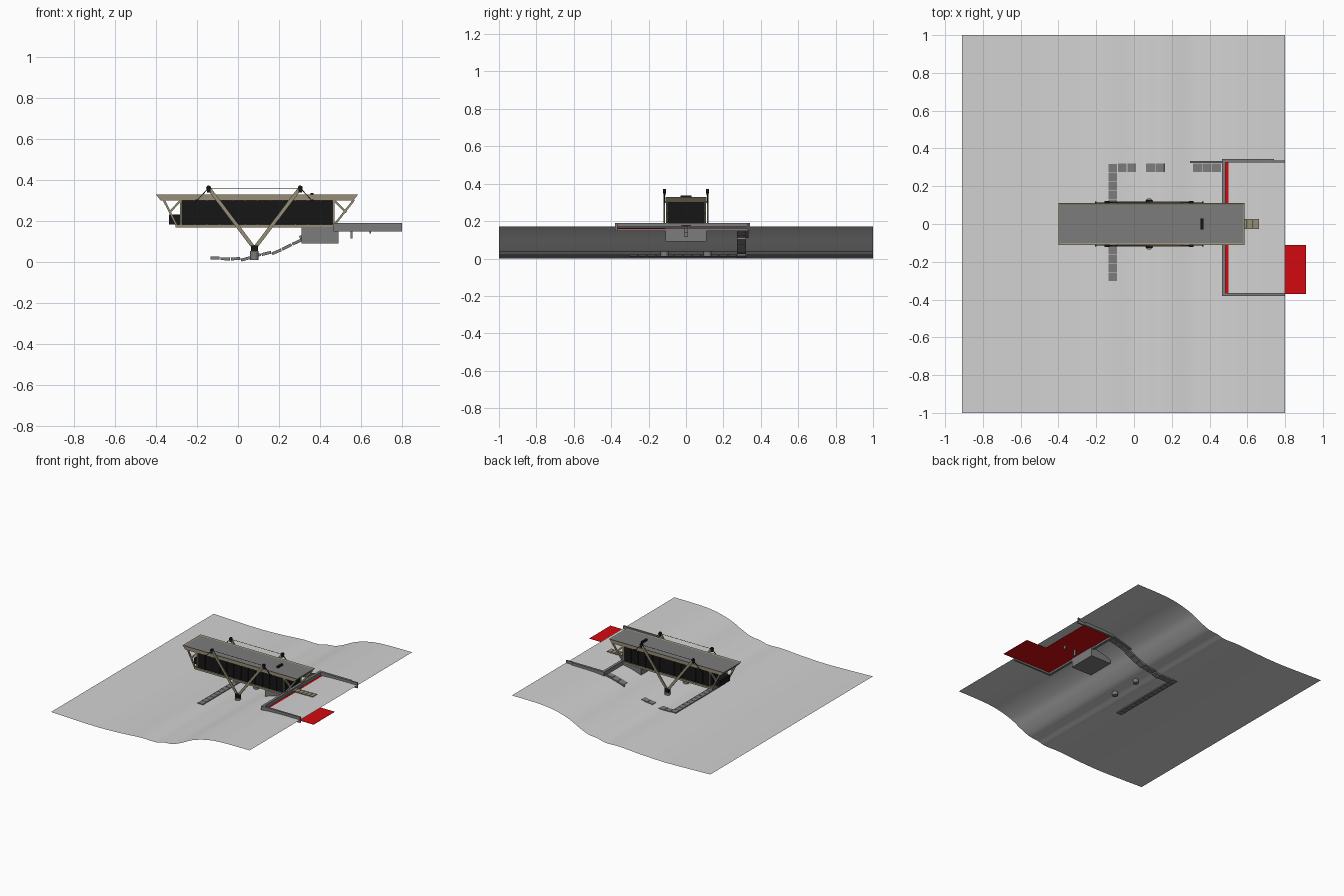
import bpy, bmesh
from mathutils import Vector, Matrix

if "Cube" in bpy.data.objects:
    bpy.data.objects.remove(bpy.data.objects["Cube"])


def material(name, rgb):
    m = bpy.data.materials.new(name)
    m.use_nodes = True
    m.diffuse_color = (*rgb, 1)
    m.node_tree.nodes["Principled BSDF"].inputs["Base Color"].default_value = (*rgb, 1)
    return m


GROUND = material("pale ground", (0.65, 0.65, 0.65))
STONE = material("grey stone", (0.2, 0.2, 0.2))
TRIM = material("beige trim", (0.3, 0.27, 0.18))
BLACK = material("black", (0.008, 0.008, 0.008))
RED = material("red", (0.65, 0.003, 0.005))


def finish(name, bm, mat):
    mesh = bpy.data.meshes.new(name)
    bm.to_mesh(mesh)
    bm.free()
    mesh.materials.append(mat)
    ob = bpy.data.objects.new(name, mesh)
    bpy.context.collection.objects.link(ob)
    return ob


def box(name, mat, x, y, z):
    """Block between pairs of limits along each axis."""
    bm = bmesh.new()
    bmesh.ops.create_cube(bm, size=1)
    for v in bm.verts:
        v.co = [lim[0] if c < 0 else lim[1] for c, lim in zip(v.co, (x, y, z))]
    return finish(name, bm, mat)


def bar(name, mat, p, q, width, depth):
    """Rectangular bar from p to q, lying in a plane of constant y."""
    p, q = Vector(p), Vector(q)
    along = (q - p).normalized()
    side = Vector((0, 1, 0))
    up = along.cross(side)
    bm = bmesh.new()
    bmesh.ops.create_cube(bm, size=1)
    for v in bm.verts:
        v.co = ((p + q) / 2 + along * v.co.x * (q - p).length
                + side * v.co.y * depth + up * v.co.z * width)
    bmesh.ops.recalc_face_normals(bm, faces=bm.faces)
    return finish(name, bm, mat)


def disc(name, mat, centre, radius, height, axis="Z"):
    bm = bmesh.new()
    turn = Matrix.Rotation(1.5708 if axis == "Y" else 0, 4, "X")
    bmesh.ops.create_cone(bm, cap_ends=True, segments=16, radius1=radius, radius2=radius,
                          depth=height, matrix=Matrix.Translation(centre) @ turn)
    return finish(name, bm, mat)


# Hillside: one smooth profile swept across the site
HILL = [(-0.91, 0.012), (-0.7, 0.005), (-0.5, 0.001), (-0.3, 0.008), (-0.13, 0.019),
        (0.0, 0.018), (0.06, 0.033), (0.14, 0.043), (0.22, 0.075), (0.3, 0.115),
        (0.4, 0.146), (0.5, 0.163), (0.62, 0.169), (0.8, 0.17)]


def hill(x):
    i = max(k for k in range(len(HILL) - 1) if HILL[k][0] <= x or k == 0)

    def slope(k):
        a, b = HILL[max(k - 1, 0)], HILL[min(k + 1, len(HILL) - 1)]
        return (b[1] - a[1]) / (b[0] - a[0])
    (xa, za), (xb, zb) = HILL[i], HILL[i + 1]
    w = xb - xa
    t = (x - xa) / w
    return (za * (1 + 2 * t) * (1 - t) ** 2 + zb * t * t * (3 - 2 * t)
            + w * slope(i) * t * (1 - t) ** 2 - w * slope(i + 1) * t * t * (1 - t))


bm = bmesh.new()
steps = 90
rows = []
for i in range(steps + 1):
    x = -0.91 + 1.71 * i / steps
    rows.append([bm.verts.new((x, y, hill(x))) for y in (-1, 1)])
for a, b in zip(rows, rows[1:]):
    bm.faces.new((a[0], b[0], b[1], a[1])).smooth = True
finish("hillside", bm, GROUND)

# Red paving sheets tucked into the hill
box("paving", RED, (0.48, 0.73), (-0.37, 0.33), (0.161, 0.163))
box("paving_wing", RED, (0.72, 0.91), (-0.37, -0.11), (0.159, 0.161))

# Retaining walls around the forecourt
WALL = (0.147, 0.19)
box("cross_wall", STONE, (0.465, 0.485), (-0.38, 0.34), WALL)
box("front_wall", STONE, (0.465, 0.8), (-0.38, -0.365), WALL)
box("back_wall", STONE, (0.465, 0.74), (0.325, 0.343), WALL)
box("back_wall_end", STONE, (0.74, 0.8), (0.325, 0.335), WALL)
bar("back_wall_tail", STONE, (0.3, 0.329, 0.118), (0.47, 0.329, 0.166), 0.018, 0.01)
box("foundation", STONE, (0.31, 0.49), (-0.11, 0.11), (0.09, 0.17))

# Stepped garden path: one run across the slope, one up it
for k in range(13):
    y = -0.303 + k * 0.048
    box("path_slab", STONE, (-0.135, -0.09), (y, y + 0.045), (0.011, 0.025))
x = -0.085
while x < 0.46:
    end = x + 0.046
    drop = 0.012 if 0.0 < x < 0.03 or 0.12 < x < 0.27 else 0.003
    bar("path_step", STONE, (x, 0.297, hill(x) - drop), (end, 0.297, hill(end) - drop),
        0.014, 0.046)
    x = end + 0.004

# House body with dark walls and slim mullions
box("floor_deck", TRIM, (-0.305, 0.47), (-0.108, 0.108), (0.168, 0.182))
box("dark_walls", BLACK, (-0.275, 0.465), (-0.098, 0.098), (0.182, 0.302))
box("end_store", BLACK, (-0.335, -0.275), (-0.06, 0.06), (0.182, 0.23))
for k in range(13):
    x = -0.275 + 0.74 * k / 12
    for y in (-0.1, 0.1):
        box("mullion", BLACK, (x - 0.002, x + 0.002), (y - 0.003, y + 0.003), (0.18, 0.302))

# Roof: tapered beige tray with a sunken grey top
bm = bmesh.new()
bmesh.ops.create_cube(bm, size=1)
for v in bm.verts:
    top = v.co.z > 0
    half = 0.4925 if top else 0.47
    v.co = (0.0925 + (half if v.co.x > 0 else -half),
            0.11 if v.co.y > 0 else -0.11, 0.328 if top else 0.3)
bm.faces.ensure_lookup_table()
top = max(bm.faces, key=lambda f: f.calc_center_median().z)
bmesh.ops.inset_region(bm, faces=[top], thickness=0.013, depth=-0.004)
roof = finish("roof", bm, TRIM)
roof.data.materials.append(STONE)
for f in roof.data.polygons:
    if f.normal.z > 0.9 and f.area > 0.1:
        f.material_index = 1
box("roof_vent", BLACK, (0.352, 0.368), (-0.03, 0.03), (0.32, 0.336))

# Both long sides: end braces, posts, and the V-shaped suspension frame
for s in (-1, 1):
    y = s * 0.101
    for x in (-0.278, 0.466):
        box("corner_post", TRIM, (x - 0.005, x + 0.005), (y - 0.005, y + 0.005), (0.18, 0.302))
    for p, q in (((-0.362, 0.302), (-0.298, 0.176)), ((-0.335, 0.24), (-0.28, 0.298)),
                 ((0.565, 0.302), (0.466, 0.176)), ((0.527, 0.24), (0.47, 0.298))):
        bar("end_brace", TRIM, (p[0], y, p[1]), (q[0], y, q[1]), 0.01, 0.01)

    y = s * 0.115
    foot = (0.08, y, 0.065)
    disc("footing", STONE, (0.08, y, 0.031), 0.021, 0.042)
    box("hinge", BLACK, (0.063, 0.097), (y - 0.012, y + 0.012), (0.05, 0.08))
    for d in (-1, 1):
        head = (0.08 + d * 0.223, y, 0.36)
        bar("strut", TRIM, foot, head, 0.018, 0.008)
        disc("strut_cap", BLACK, head, 0.012, 0.014, "Y")
        box("strut_clamp", BLACK, (head[0] - 0.008, head[0] + 0.008),
            (y - 0.006, y + 0.006), (0.338, 0.36))
        bar("hanger", BLACK, head, (head[0] + d * 0.06, y, 0.295), 0.004, 0.004)
        box("hanger_anchor", BLACK, (head[0] + d * 0.06 - 0.004, head[0] + d * 0.06 + 0.004),
            (y - 0.005, y + 0.005), (0.296, 0.304))
    bar("tie_cable", BLACK, (-0.143, y, 0.358), (0.303, y, 0.358), 0.002, 0.002)

# Entrance walkway on small posts
for k in range(6):
    x = 0.472 + k * 0.032
    box("walkway_plank", TRIM, (x, x + 0.029), (-0.026, 0.026), (0.174, 0.18))
for x, low in ((0.553, 0.115), (0.645, 0.138)):
    box("walkway_post", STONE, (x - 0.004, x + 0.004), (-0.01, 0.01), (low, 0.174))
